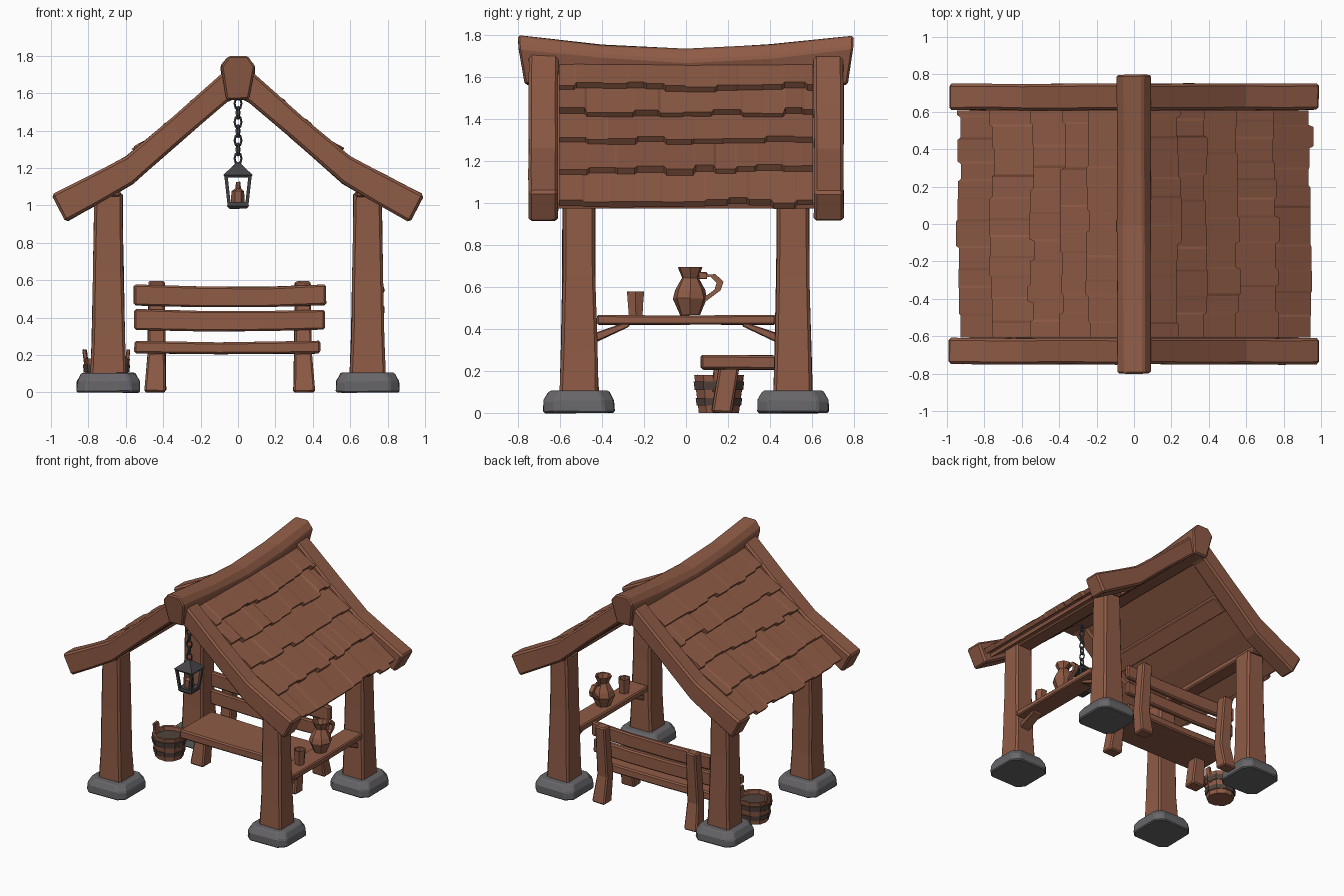
import bpy, bmesh, math, random
from mathutils import Vector as V

if "Cube" in bpy.data.objects:
    bpy.data.objects.remove(bpy.data.objects["Cube"])

random.seed(4)


def material(name, rgb):
    m = bpy.data.materials.new(name)
    m.diffuse_color = (*rgb, 1)
    m.use_nodes = True
    m.node_tree.nodes["Principled BSDF"].inputs["Base Color"].default_value = m.diffuse_color
    return m


WOOD = material("brown wood", (0.275, 0.105, 0.061))
STONE = material("grey stone", (0.135, 0.13, 0.14))
IRON = material("dark iron", (0.06, 0.056, 0.06))
BAND = material("bucket band", (0.085, 0.055, 0.046))


def loft(name, rings, mat=WOOD, bevel=0.01, jitter=0.003):
    """Skin closed rings of points, cap the ends, chamfer the sharp edges."""
    bm = bmesh.new()
    rows = [[bm.verts.new(V(p) + V([random.uniform(-jitter, jitter) for _ in range(3)]))
             for p in ring] for ring in rings]
    n = len(rows[0])
    for a, b in zip(rows, rows[1:]):
        for i in range(n):
            bm.faces.new((a[i], a[(i + 1) % n], b[(i + 1) % n], b[i]))
    bm.faces.new(rows[0])
    bm.faces.new(rows[-1][::-1])
    bmesh.ops.recalc_face_normals(bm, faces=bm.faces)
    if bevel:
        sharp = [e for e in bm.edges if e.calc_face_angle(0) > 0.6]
        bmesh.ops.bevel(bm, geom=sharp, offset=bevel, segments=1, affect='EDGES',
                        clamp_overlap=True)
    me = bpy.data.meshes.new(name)
    bm.to_mesh(me)
    bm.free()
    me.materials.append(mat)
    ob = bpy.data.objects.new(name, me)
    bpy.context.collection.objects.link(ob)
    return ob


def beam(name, axis, stations, mat=WOOD, bevel=0.01, jitter=0.003):
    """Rectangular beam along an axis; station = (t, centre a, centre b, half a, half b)."""
    rings = []
    for t, a, b, ha, hb in stations:
        ring = []
        for sa, sb in ((-1, -1), (1, -1), (1, 1), (-1, 1)):
            p = [a + sa * ha, b + sb * hb]
            p.insert("xyz".index(axis), t)
            ring.append(p)
        rings.append(ring)
    return loft(name, rings, mat, bevel, jitter)


def slab(name, s, pairs, y0, y1, bevel=0.01, jitter=0.003):
    """Sloping board; pairs = (top x, top z, bottom x, bottom z), s mirrors x."""
    return loft(name, [[(s * a, y0, b), (s * a, y1, b), (s * c, y1, d), (s * c, y0, d)]
                       for a, b, c, d in pairs], WOOD, bevel, jitter)


def lathe(name, c, profile, n, mat=WOOD, turn=0.0, jitter=0.002):
    return loft(name, [[(c[0] + r * math.cos(turn + k * math.tau / n),
                         c[1] + r * math.sin(turn + k * math.tau / n), z)
                        for k in range(n)] for r, z in profile], mat, 0, jitter)


# Posts on chamfered foot stones
def octagon(cx, cy, z, h, c):
    return [(cx + x, cy + y, z) for x, y in (
        (-h, -h + c), (-h + c, -h), (h - c, -h), (h, -h + c),
        (h, h - c), (h - c, h), (-h + c, h), (-h, h - c))]


for sx in (-1, 1):
    for sy in (-1, 1):
        x, y = sx * 0.693, sy * 0.51
        loft("foot_stone", [octagon(x, y, z, h, c) for z, h, c in
                            ((0, 0.17, 0.05), (0.06, 0.167, 0.05), (0.105, 0.142, 0.05))],
             STONE, 0.008, 0.003)
        beam("post", 'z', [(0.09, x, y, 0.095, 0.093), (0.3, x, y, 0.087, 0.086),
                           (0.65, x, y, 0.08, 0.079), (1.07, x, y, 0.075, 0.077)], bevel=0.014)

# Ridge beam, sagging in the middle
loft("ridge_beam", [[(-0.05, y, 1.8 - d), (0.05, y, 1.8 - d), (0.093, y, 1.745 - d),
                     (0.06, y * 0.96, 1.565), (-0.06, y * 0.96, 1.565), (-0.093, y, 1.745 - d)]
                    for y, d in ((-0.8, 0), (-0.4, 0.045), (0, 0.065), (0.4, 0.045), (0.8, 0))],
     WOOD, 0.01, 0.003)

# Roof: rafters, deck, purlins, shingle rows
LINE = [V(p) for p in ((0.04, 1.68), (0.22, 1.535), (0.36, 1.415),
                       (0.53, 1.285), (0.74, 1.14), (0.92, 0.985))]
for s in (-1, 1):
    for y in (-0.68, 0.68):
        slab("rafter", s, [(0.02, 1.76, 0.0, 1.58), (0.1, 1.69, 0.06, 1.55), (0.35, 1.47, 0.3, 1.345),
                           (0.6, 1.26, 0.56, 1.115), (0.8, 1.155, 0.74, 1.01),
                           (0.995, 1.055, 0.92, 0.91)], y - 0.07, y + 0.07, 0.014)
    slab("roof_deck", s, [(0.0, 1.68, 0.0, 1.64), (0.3, 1.44, 0.3, 1.40), (0.55, 1.24, 0.55, 1.20),
                          (0.88, 1.0, 0.87, 0.975)], -0.612, 0.612, 0, 0)
    slab("purlin", s, [(0.3, 1.42, 0.27, 1.37), (0.4, 1.34, 0.37, 1.285)], -0.61, 0.61, 0.006)
    beam("wall_plate", 'y', [(-0.61, s * 0.69, 1.07, 0.06, 0.025),
                             (0.61, s * 0.69, 1.07, 0.06, 0.025)])
    for i, (a, b) in enumerate(zip(LINE, LINE[1:])):
        d = (b - a).normalized()
        up = V((-d.y, d.x)) * 0.036
        ys = [-0.612]
        while ys[-1] < 0.48:
            ys.append(ys[-1] + random.uniform(0.08, 0.15))
        ys = ys + [0.612]
        rings = []
        for y0, y1 in zip(ys, ys[1:]):
            low = b + d * random.uniform(-0.022, 0.02)
            lift = up * random.uniform(0.85, 1.15)
            top = a - d * 0.03
            for y in (y0 + 0.006, y1 - 0.006):
                rings.append([(s * p.x, y, p.y) for p in
                              (top, low + lift, low, top - up * 0.9)])
        loft("shingle_row", rings, WOOD, 0, 0)

# Shelf with braces between the right posts
beam("shelf", 'y', [(-0.425, 0.70, 0.443, 0.08, 0.024), (0, 0.70, 0.443, 0.083, 0.022),
                    (0.425, 0.70, 0.443, 0.08, 0.024)], bevel=0.008)
for s in (-1, 1):
    beam("shelf_brace", 'y', [(s * 0.44, 0.70, 0.355, 0.04, 0.024),
                              (s * 0.27, 0.70, 0.425, 0.04, 0.012)], bevel=0.005)

# Jug and cup
lathe("jug", (0.70, 0.02), [(0.05, 0.466), (0.083, 0.545), (0.072, 0.585), (0.04, 0.645),
                            (0.062, 0.695), (0.05, 0.692), (0.03, 0.645), (0.03, 0.6)], 7)
beam("jug_handle", 'x', [(0.69, 0.08, 0.655, 0.02, 0.014), (0.71, 0.08, 0.655, 0.02, 0.014)],
     bevel=0.003)
PATH = [(0.07, 0.655), (0.14, 0.662), (0.178, 0.625), (0.165, 0.585), (0.085, 0.525)]
loft("jug_handle", [[(x, 0.02 + (y - 0.02) * k, 0.6 + (z - 0.6) * k)
                     for x, k in ((0.685, 1.0), (0.715, 1.0), (0.715, 0.8), (0.685, 0.8))]
                    for y, z in PATH], WOOD, 0, 0.001)
lathe("cup", (0.70, -0.24), [(0.036, 0.466), (0.042, 0.52), (0.046, 0.578),
                             (0.036, 0.576), (0.03, 0.49)], 6)

# Bench: seat, back boards, legs and back posts
beam("bench_seat", 'x', [(-0.555, 0.265, 0.242, 0.195, 0.033), (-0.1, 0.265, 0.237, 0.19, 0.032),
                         (0.44, 0.265, 0.24, 0.195, 0.034)])
for z, y, x1 in ((0.385, 0.462, 0.465), (0.515, 0.475, 0.47)):
    beam("bench_back_board", 'x', [(-0.557, y, z + 0.005, 0.02, 0.055),
                                   (-0.2, y, z - 0.004, 0.02, 0.054),
                                   (0.15, y, z - 0.004, 0.02, 0.053),
                                   (x1, y, z + 0.006, 0.02, 0.054)])
for x, s in ((-0.435, -1), (0.347, 1)):
    beam("bench_front_leg", 'z', [(0, x + s * 0.008, 0.17, 0.058, 0.05),
                                  (0.215, x, 0.205, 0.046, 0.05)])
    beam("bench_back_post", 'z', [(0, x + s * 0.008, 0.535, 0.056, 0.05),
                                  (0.2, x, 0.5, 0.047, 0.045),
                                  (0.595, x, 0.535, 0.042, 0.04)])

# Bucket with two bands and two lugs
BX, BY = -0.703, 0.157
lathe("bucket", (BX, BY), [(0.1, 0), (0.124, 0.18), (0.106, 0.18), (0.088, 0.04)], 10)
for z0, z1 in ((0.035, 0.07), (0.11, 0.15)):
    lathe("bucket_band", (BX, BY), [(0.1 + 0.024 * z / 0.18 + k, z) for z, k in
                                    ((z0, -0.004), (z0, 0.007), (z1, 0.007), (z1, -0.004))],
          10, BAND, jitter=0)
for s in (-1, 1):
    beam("bucket_lug", 'z', [(0.1, BX + s * 0.103, BY, 0.011, 0.03),
                             (0.23, BX + s * 0.118, BY, 0.011, 0.024)], bevel=0.004)

# Lantern hanging on a chain below the front of the ridge
LY, Q, R2 = -0.6, math.pi / 4, math.sqrt(2)
lathe("lantern_roof", (0, LY), [(0.07 * R2, 1.15), (0.079 * R2, 1.163), (0.022 * R2, 1.215),
                                (0.012 * R2, 1.228)], 4, IRON, Q, 0.001)
lathe("lantern_base", (0, LY), [(0.045 * R2, 0.982), (0.058 * R2, 0.995), (0.056 * R2, 1.018)],
      4, IRON, Q, 0.001)
for sx in (-1, 1):
    for sy in (-1, 1):
        beam("lantern_bar", 'z', [(1.01, sx * 0.048, LY + sy * 0.048, 0.009, 0.009),
                                  (1.155, sx * 0.064, LY + sy * 0.064, 0.009, 0.009)],
             IRON, 0, 0)
lathe("candle", (0, LY), [(0.036, 1.01), (0.034, 1.075), (0.014, 1.09), (0.012, 1.125)], 6)
links = []
for k in range(7):
    bpy.ops.mesh.primitive_torus_add(major_segments=8, minor_segments=4, major_radius=0.024,
                                     minor_radius=0.0075, location=(0, LY, 1.25 + k * 0.049),
                                     rotation=(math.pi / 2, 0, 0.3 + k * math.pi / 2))
    ob = bpy.context.object
    ob.scale = (0.8, 1.25, 1)
    ob.data.materials.append(IRON)
    links.append(ob)
bpy.ops.object.select_all(action='DESELECT')
for ob in links:
    ob.select_set(True)
bpy.context.view_layer.objects.active = links[0]
bpy.ops.object.join()
links[0].name = "lantern_chain"
